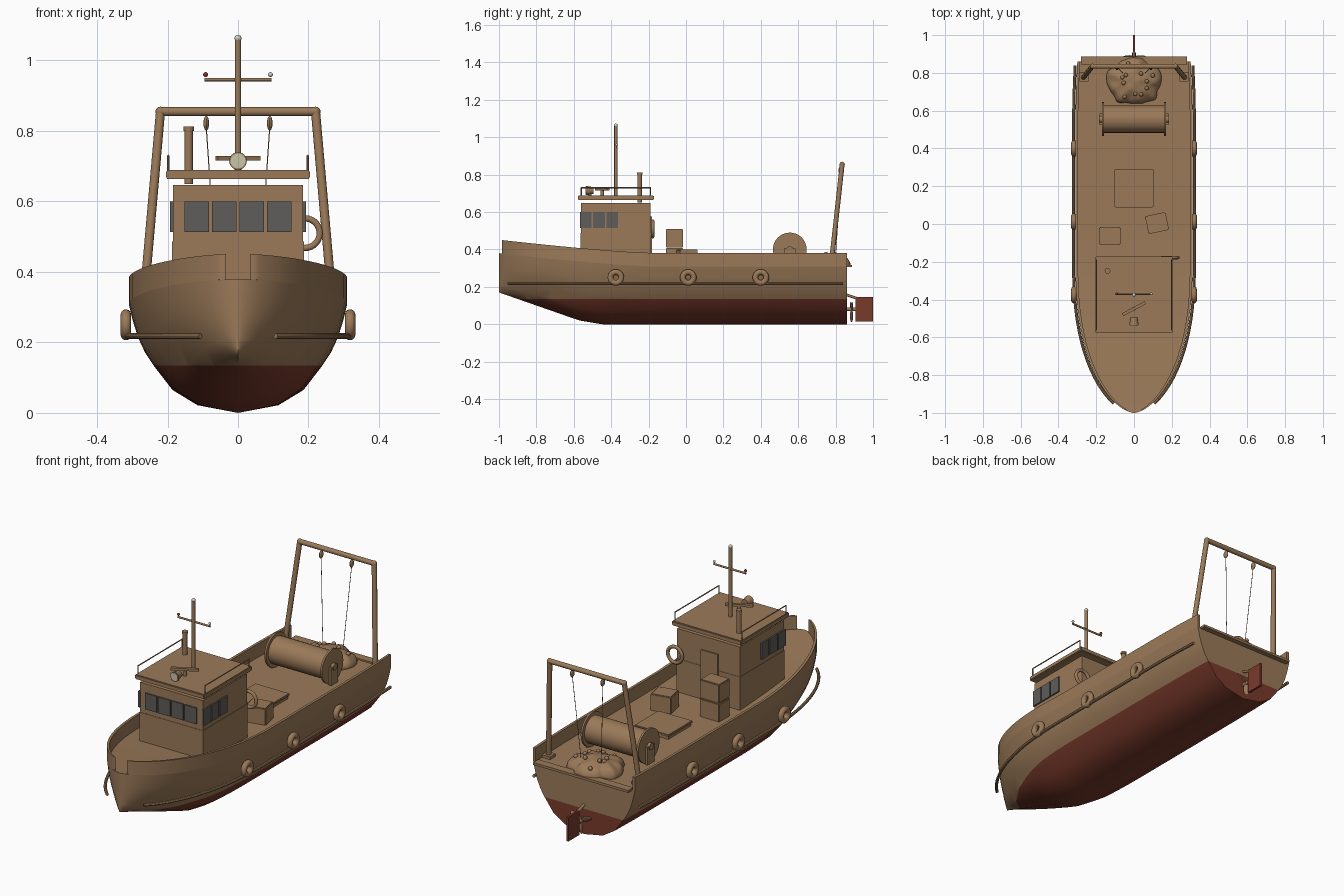
import bpy, bmesh, math, random
from mathutils import Vector, Matrix

if "Cube" in bpy.data.objects:
    bpy.data.objects.remove(bpy.data.objects["Cube"])

random.seed(4)


def material(name, r, g, b):
    m = bpy.data.materials.new(name)
    m.diffuse_color = (r, g, b, 1)
    m.use_nodes = True
    m.node_tree.nodes["Principled BSDF"].inputs["Base Color"].default_value = m.diffuse_color
    return m


BROWN = material("weathered_brown", 0.33, 0.195, 0.10)
RED = material("antifouling_red", 0.19, 0.042, 0.024)
GLASS = material("window_grey", 0.115, 0.11, 0.105)
LENS = material("lamp_cream", 0.60, 0.56, 0.40)
WHITE = material("lamp_white", 0.62, 0.62, 0.57)
PORT = material("lamp_red", 0.25, 0.03, 0.02)


def finish(name, bm, *mats, angle=35):
    bmesh.ops.recalc_face_normals(bm, faces=bm.faces)
    me = bpy.data.meshes.new(name)
    bm.to_mesh(me)
    bm.free()
    for m in mats or (BROWN,):
        me.materials.append(m)
    me.shade_smooth()
    me.set_sharp_from_angle(angle=math.radians(angle))
    ob = bpy.data.objects.new(name, me)
    bpy.context.collection.objects.link(ob)
    return ob


def box(name, lo, hi, mat=BROWN, turn=0, bevel=0):
    lo, hi = Vector(lo), Vector(hi)
    bm = bmesh.new()
    bmesh.ops.create_cube(bm, size=1, matrix=Matrix.Translation((lo + hi) / 2)
                          @ Matrix.Rotation(math.radians(turn), 4, 'Z')
                          @ Matrix.Diagonal((hi - lo).to_4d()))
    if bevel:
        bmesh.ops.bevel(bm, geom=bm.edges[:], offset=bevel, segments=2, affect='EDGES')
    return finish(name, bm, mat)


def rod(name, a, b, r, mat=BROWN, r2=None, n=16):
    a, b = Vector(a), Vector(b)
    d = b - a
    bm = bmesh.new()
    bmesh.ops.create_cone(bm, cap_ends=True, segments=n, radius1=r, radius2=r if r2 is None else r2,
                          depth=d.length, matrix=Matrix.Translation((a + b) / 2)
                          @ d.to_track_quat('Z', 'Y').to_matrix().to_4x4())
    return finish(name, bm, mat)


def ball(name, c, size, mat=BROWN):
    bm = bmesh.new()
    bmesh.ops.create_uvsphere(bm, u_segments=16, v_segments=10, radius=1,
                              matrix=Matrix.Translation(c) @ Matrix.Diagonal(Vector(size).to_4d()))
    return finish(name, bm, mat)


def ring(name, c, R, r, axis, n=28, k=12):
    turn = Vector(axis).to_track_quat('Z', 'Y').to_matrix()
    bm = bmesh.new()
    loops = []
    for i in range(n):
        a = 2 * math.pi * i / n
        loops.append([bm.verts.new(Vector(c) + turn @ Vector(
            ((R + r * math.cos(t)) * math.cos(a), (R + r * math.cos(t)) * math.sin(a), r * math.sin(t))))
            for t in (2 * math.pi * j / k for j in range(k))])
    for i in range(n):
        p, q = loops[i], loops[(i + 1) % n]
        for j in range(k):
            bm.faces.new((p[j], q[j], q[(j + 1) % k], p[(j + 1) % k]))
    return finish(name, bm, BROWN, angle=60)


# Hull lines: half breadth, deck edge height and keel height along y
def bow(y):
    return max(0.0, (-0.2 - y) / 0.8)


def breadth(y):
    taper = 0.01 * max(0, (y - 0.5) / 0.36) ** 2
    return max(0.003, 0.31 * max(0, 1 - bow(y) ** 2.4) ** 0.6 - taper)


def sheer(y):
    return 0.31 + 0.07 * bow(y) ** 1.3


def keel(y):
    if y < -0.57:
        return 0.02 + 0.15 * (-0.57 - y) / 0.43
    return 0.02 * max(0, (-0.45 - y) / 0.12)


STATIONS = [-0.2 - 0.8 * math.sin(i / 20 * math.pi / 2) for i in range(20, -1, -1)]
STATIONS += [-0.2 + 1.06 * i / 8 for i in range(1, 9)]
HALF = [(1, 1), (0.965, 0.85), (0.915, 0.69), (0.85, 0.55), (0.77, 0.43), (0.60, 0.21), (0.37, 0.07), (0, 0)]
SECTION = HALF + [(-f, g) for f, g in HALF[-2::-1]]

# Hull with deck and transom, red below the waterline
bm = bmesh.new()
loops = [[bm.verts.new((breadth(y) * f, y, keel(y) + (sheer(y) - keel(y)) * g)) for f, g in SECTION]
         for y in STATIONS]
for p, q in zip(loops, loops[1:]):
    for j in range(len(SECTION)):
        k = (j + 1) % len(SECTION)
        bm.faces.new((p[j], p[k], q[k], q[j]))
bm.faces.new(loops[0])
bm.faces.new(loops[-1])
bmesh.ops.bisect_plane(bm, geom=bm.verts[:] + bm.edges[:] + bm.faces[:],
                       plane_co=(0, 0, 0.135), plane_no=(0, 0, 1))
for f in bm.faces:
    f.material_index = int(f.calc_center_median().z < 0.135)
finish("hull", bm, BROWN, RED)

# Bulwarks and rub rails on both sides, open at the stem
for s, side in ((-1, "left"), (1, "right")):
    bm = bmesh.new()
    loops = []
    for y in [-0.985] + [y for y in STATIONS if y > -0.98]:
        w, t = breadth(y), sheer(y)
        inner = max(w - 0.014, 0.03)
        loops.append([bm.verts.new((s * x, y, z)) for x, z in
                      ((w, t), (w, t + 0.072), (inner, t + 0.072), (inner, t - 0.004))])
    for p, q in zip(loops, loops[1:]):
        for j in range(4):
            bm.faces.new((p[j], p[(j + 1) % 4], q[(j + 1) % 4], q[j]))
    bm.faces.new(loops[0])
    bm.faces.new(loops[-1])
    finish(side + "_bulwark", bm)

    pts = [(s * (breadth(y) + 0.01), y, 0.218) for y in [-0.95] + [y for y in STATIONS if -0.945 < y < 0.8] + [0.84]]
    cu = bpy.data.curves.new("rail_path", 'CURVE')
    cu.dimensions, cu.bevel_depth, cu.bevel_resolution, cu.use_fill_caps = '3D', 0.008, 2, True
    sp = cu.splines.new('POLY')
    sp.points.add(len(pts) - 1)
    for p, co in zip(sp.points, pts):
        p.co = (*co, 1)
    tmp = bpy.data.objects.new("rail_path", cu)
    bpy.context.collection.objects.link(tmp)
    bm = bmesh.new()
    me = bpy.data.meshes.new_from_object(tmp)
    me.materials.clear()
    bm.from_mesh(me)
    bpy.data.objects.remove(tmp)
    finish(side + "_rub_rail", bm)

    # Tyre fenders
    for y in (-0.375, 0.012, 0.4):
        ring(side + "_fender", (s * 0.318, y, 0.25), 0.029, 0.015, (1, 0, 0))

    # Stern gantry leg, block and wire
    box(side + "_gantry_foot", (s * 0.265 - 0.024, 0.755, 0.305), (s * 0.265 + 0.024, 0.803, 0.325))
    rod(side + "_gantry_leg", (s * 0.268, 0.775, 0.31), (s * 0.22, 0.835, 0.855), 0.013)
    ball(side + "_gantry_joint", (s * 0.22, 0.835, 0.855), (0.014,) * 3)
    ball(side + "_block", (s * 0.09, 0.83, 0.822), (0.008, 0.016, 0.021))
    rod(side + "_wire", (s * 0.09, 0.83, 0.81), (s * 0.06, 0.80, 0.37), 0.0015, n=6)

    # Wheelhouse side windows and roof rail
    for y in (-0.535, -0.465, -0.395):
        box(side + "_window", (s * 0.188 - 0.005, y - 0.031, 0.514), (s * 0.188 + 0.005, y + 0.031, 0.60), GLASS)
    for y in (-0.56, -0.19):
        rod(side + "_rail_post", (s * 0.198, y, 0.688), (s * 0.198, y, 0.73), 0.003, n=8)
    rod(side + "_roof_rail", (s * 0.198, -0.562, 0.73), (s * 0.198, -0.188, 0.73), 0.003, n=8)

    # Net drum flange, axle end and stand
    rod(side + "_drum_flange", (s * 0.16, 0.555, 0.40), (s * 0.17, 0.555, 0.40), 0.09, n=32)
    rod(side + "_drum_axle", (s * 0.16, 0.555, 0.40), (s * 0.186, 0.555, 0.40), 0.018)
    box(side + "_drum_stand", (s * 0.176 - 0.006, 0.525, 0.305), (s * 0.176 + 0.006, 0.585, 0.405))

    # Mast lamp
    ball(side + "_mast_lamp", (s * 0.092, -0.37, 0.96), (0.007,) * 3, PORT if s < 0 else WHITE)

rod("gantry_beam", (-0.22, 0.835, 0.855), (0.22, 0.835, 0.855), 0.013)
rod("net_drum", (-0.16, 0.555, 0.40), (0.16, 0.555, 0.40), 0.072, n=32)
box("stern_sill", (-0.28, 0.845, 0.305), (0.28, 0.888, 0.318))

# Wheelhouse, roof, windows and door
box("wheelhouse_base", (-0.187, -0.563, 0.305), (0.187, -0.187, 0.487))
box("wheelhouse_top", (-0.185, -0.561, 0.487), (0.185, -0.189, 0.647))
box("wheelhouse_roof", (-0.205, -0.578, 0.664), (0.205, -0.172, 0.689), bevel=0.004)
for x in (-0.117, -0.039, 0.039, 0.117):
    box("front_window", (x - 0.035, -0.568, 0.514), (x + 0.035, -0.558, 0.60), GLASS)
box("door", (-0.06, -0.192, 0.31), (0.04, -0.181, 0.575))
ring("lifebuoy", (0.19, -0.178, 0.51), 0.042, 0.009, (0, 1, 0))

# Exhaust, mast and roof gear
rod("exhaust_pipe", (-0.14, -0.248, 0.65), (-0.14, -0.248, 0.80), 0.012)
rod("exhaust_cap", (-0.14, -0.248, 0.80), (-0.14, -0.248, 0.812), 0.015)
rod("mast", (0, -0.375, 0.688), (0, -0.375, 1.058), 0.009)
ball("masthead_lamp", (0, -0.375, 1.063), (0.01,) * 3, WHITE)
rod("mast_yard", (-0.095, -0.37, 0.946), (0.095, -0.37, 0.946), 0.005)
rod("searchlight", (0, -0.535, 0.715), (0, -0.495, 0.715), 0.025, r2=0.018, n=24)
rod("searchlight_lens", (0, -0.538, 0.715), (0, -0.534, 0.715), 0.021, LENS, n=24)
rod("searchlight_stem", (0, -0.512, 0.688), (0, -0.512, 0.70), 0.008)
rod("radar_stem", (0, -0.448, 0.688), (0, -0.448, 0.718), 0.01)
box("radar_bar", (-0.068, -0.456, 0.716), (0.068, -0.44, 0.729), turn=28)

# Deck hatch and crates
box("hatch_coaming", (-0.095, 0.095, 0.305), (0.095, 0.285, 0.325))
box("hatch_lid", (-0.102, 0.088, 0.325), (0.102, 0.292, 0.338), bevel=0.003)
box("lower_crate", (-0.185, -0.108, 0.308), (-0.07, -0.016, 0.408), bevel=0.004)
box("upper_crate", (-0.185, -0.108, 0.41), (-0.07, -0.016, 0.51), bevel=0.004)
box("turned_crate", (0.067, -0.043, 0.308), (0.177, 0.053, 0.40), turn=12, bevel=0.004)

# Heaped net with floats
bm = bmesh.new()
bmesh.ops.create_icosphere(bm, subdivisions=4, radius=1)
for v in bm.verts:
    a = math.atan2(v.co.y, v.co.x)
    k = 1 + 0.05 * math.sin(5 * a) + 0.04 * math.sin(9 * a + 2) + 0.04 * math.sin(11 * v.co.x) * math.cos(9 * v.co.y)
    v.co = (0.145 * k * v.co.x, 0.755 + 0.122 * k * v.co.y, 0.315 + 0.062 * k * v.co.z)
bmesh.ops.bisect_plane(bm, geom=bm.verts[:] + bm.edges[:] + bm.faces[:], plane_co=(0, 0, 0.306),
                       plane_no=(0, 0, -1), clear_outer=True)
finish("net_heap", bm, angle=60)
for i in range(11):
    a, r = i * 2.4, random.uniform(0.35, 0.85)
    ball("net_float", (0.145 * r * math.cos(a), 0.755 + 0.122 * r * math.sin(a),
                       0.318 + 0.062 * math.sqrt(1 - r * r)), (0.011,) * 3)

# Propeller and rudder
rod("propeller_shaft", (0, 0.85, 0.08), (0, 0.905, 0.08), 0.01)
for deg in (30, 150, 270):
    bm = bmesh.new()
    bmesh.ops.create_uvsphere(bm, u_segments=16, v_segments=8, radius=1, matrix=Matrix.Translation((0, 0.885, 0.08))
                              @ Matrix.Rotation(math.radians(-deg), 4, 'Y') @ Matrix.Translation((0.036, 0, 0))
                              @ Matrix.Rotation(math.radians(30), 4, 'X')
                              @ Matrix.Diagonal((0.034, 0.003, 0.016, 1)))
    finish("propeller_blade", bm)
box("rudder", (-0.006, 0.905, 0.015), (0.006, 1.0, 0.145), RED)
rod("rudder_stock", (0, 0.91, 0.14), (0, 0.85, 0.16), 0.007)
